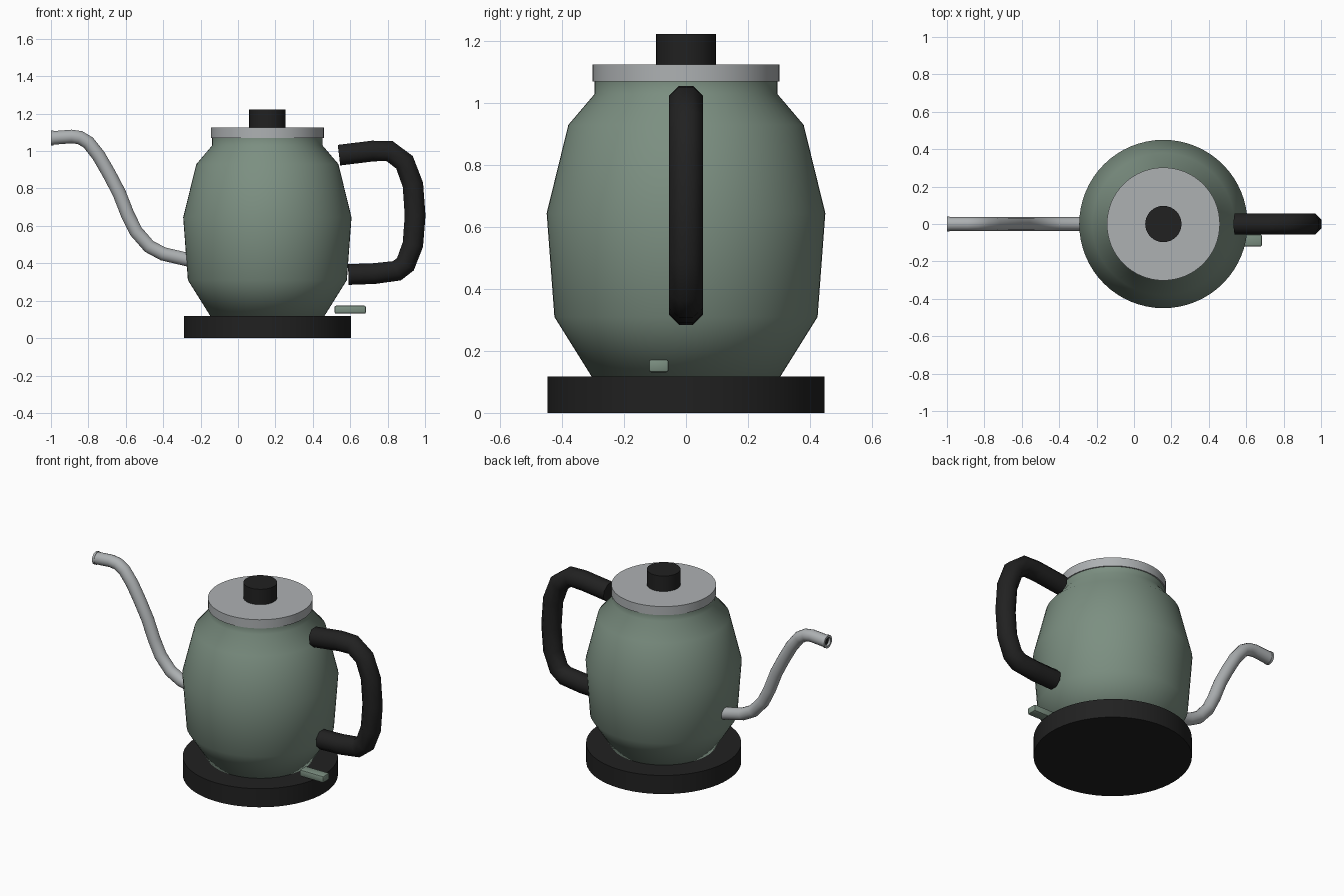
import bpy, bmesh, math
from mathutils import Vector

cube = bpy.data.objects.get("Cube")
if cube:
    bpy.data.objects.remove(cube, do_unlink=True)

CX = 0.157  # vertical axis of the kettle


def material(name, color, rough=0.5):
    m = bpy.data.materials.new(name)
    m.use_nodes = True
    m.diffuse_color = (*color, 1)
    bsdf = m.node_tree.nodes["Principled BSDF"]
    bsdf.inputs["Base Color"].default_value = (*color, 1)
    bsdf.inputs["Roughness"].default_value = rough
    return m


GREEN = material("sage green", (0.2, 0.275, 0.22))
STEEL = material("brushed steel", (0.42, 0.44, 0.45))
BLACK = material("matte black", (0.015, 0.015, 0.015))


def finish(name, bm, mat, angle=40):
    bmesh.ops.recalc_face_normals(bm, faces=bm.faces)
    mesh = bpy.data.meshes.new(name)
    bm.to_mesh(mesh)
    bm.free()
    mesh.materials.append(mat)
    ob = bpy.data.objects.new(name, mesh)
    bpy.context.collection.objects.link(ob)
    bpy.ops.object.select_all(action="DESELECT")
    ob.select_set(True)
    bpy.context.view_layer.objects.active = ob
    bpy.ops.object.shade_smooth_by_angle(angle=math.radians(angle))
    return ob


def bridge(bm, rings):
    for a, b in zip(rings, rings[1:]):
        n = len(a)
        for i in range(n):
            j = (i + 1) % n
            bm.faces.new((a[i], a[j], b[j], b[i]))


def lathe(name, profile, mat, sides=64, angle=40):
    """Turn (radius, height) points about the kettle axis, capped at both ends."""
    bm = bmesh.new()
    turns = [math.tau * i / sides for i in range(sides)]
    rings = [[bm.verts.new((CX + r * math.cos(t), r * math.sin(t), z)) for t in turns]
             for r, z in profile]
    bridge(bm, rings)
    bm.faces.new(rings[0])
    bm.faces.new(rings[-1])
    return finish(name, bm, mat, angle)


def tube(name, path, radius, sides, mat, bore=0):
    """Sweep a polygon along an (x, z) path; a bore makes it hollow."""
    bm = bmesh.new()
    pts = [Vector((x, 0, z)) for x, z in path]

    def sweep(r):
        rings = []
        for i, p in enumerate(pts):
            d_in = (p - pts[max(i - 1, 0)]).normalized()
            d_out = (pts[min(i + 1, len(pts) - 1)] - p).normalized()
            d = (d_in + d_out).normalized()
            side = Vector((-d.z, 0, d.x))
            turns = [math.tau * (k + 0.5) / sides for k in range(sides)]
            rings.append([bm.verts.new(p + r * (side * math.cos(t) + Vector((0, math.sin(t), 0))))
                          for t in turns])
        bridge(bm, rings)
        return rings

    outer = sweep(radius)
    if bore:
        inner = sweep(bore)
        for k in (0, -1):
            bridge(bm, [outer[k], inner[k]])
    else:
        bm.faces.new(outer[0])
        bm.faces.new(outer[-1])
    return finish(name, bm, mat, 60)


# Base, body, lid and knob
lathe("power_base", [(0.447, 0), (0.447, 0.118)], BLACK)
lathe("kettle_body", [(0.305, 0.118), (0.425, 0.31), (0.45, 0.645), (0.38, 0.93),
                      (0.295, 1.03), (0.295, 1.07)], GREEN, angle=60)
lathe("lid", [(0.302, 1.07), (0.302, 1.125)], STEEL)
lathe("lid_knob", [(0.097, 1.125), (0.097, 1.223)], BLACK, 32)

# Handle
tube("handle", [(0.54, 0.978), (0.72, 1.0), (0.81, 1.0), (0.89, 0.94), (0.935, 0.82),
                (0.947, 0.655), (0.935, 0.5), (0.895, 0.395), (0.85, 0.36), (0.73, 0.345),
                (0.59, 0.34)], 0.06, 8, BLACK)

# Gooseneck spout with a thin lip
tube("spout", [(-0.99, 1.07), (-0.89, 1.078), (-0.845, 1.072), (-0.8, 1.045), (-0.745, 0.975),
               (-0.69, 0.88), (-0.635, 0.775), (-0.59, 0.66), (-0.545, 0.57), (-0.475, 0.49),
               (-0.4, 0.45), (-0.25, 0.415)], 0.037, 16, STEEL, bore=0.026)
tube("spout_lip", [(-1.0, 1.07), (-0.987, 1.07)], 0.04, 16, STEEL, bore=0.026)
tube("spout_opening", [(-0.985, 1.07), (-0.98, 1.07)], 0.027, 16, BLACK)

# Switch lever
bm = bmesh.new()
bmesh.ops.create_cube(bm, size=1)
bmesh.ops.scale(bm, vec=(0.168, 0.064, 0.042), verts=bm.verts)
bmesh.ops.translate(bm, vec=(0.6, -0.088, 0.152), verts=bm.verts)
bmesh.ops.bevel(bm, geom=bm.edges[:], offset=0.008, segments=2, affect="EDGES", profile=0.5)
finish("switch_lever", bm, GREEN)
